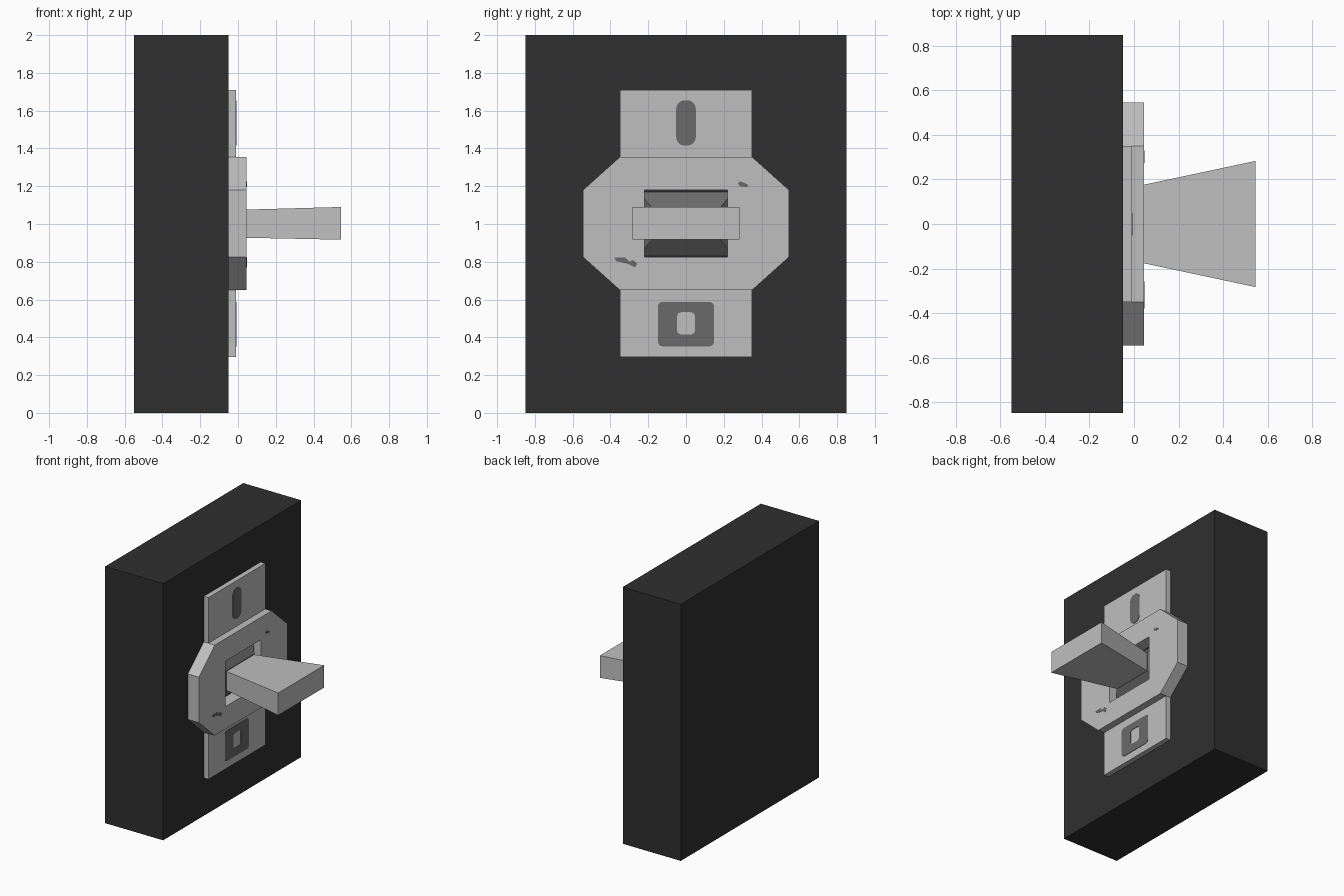
import bpy, bmesh, math

if "Cube" in bpy.data.objects:
    bpy.data.objects.remove(bpy.data.objects["Cube"])


def material(name, r, g, b):
    m = bpy.data.materials.new(name)
    m.diffuse_color = (r, g, b, 1)
    m.use_nodes = True
    m.node_tree.nodes["Principled BSDF"].inputs["Base Color"].default_value = m.diffuse_color
    return m


BLACK = material("wall_black", 0.029, 0.029, 0.029)
LIGHT = material("light_grey", 0.52, 0.52, 0.52)
DARK = material("dark_grey", 0.144, 0.144, 0.144)


def finish(bm, name, mat):
    bmesh.ops.recalc_face_normals(bm, faces=bm.faces)
    me = bpy.data.meshes.new(name)
    bm.to_mesh(me)
    bm.free()
    me.materials.append(mat)
    ob = bpy.data.objects.new(name, me)
    bpy.context.collection.objects.link(ob)
    return ob


def rect(hy, z0, z1):
    return [(-hy, z0), (hy, z0), (hy, z1), (-hy, z1)]


def round_rect(hy, z0, z1, r, n=5):
    pts = []
    corners = [(hy - r, z1 - r), (r - hy, z1 - r), (r - hy, z0 + r), (hy - r, z0 + r)]
    for i, (cy, cz) in enumerate(corners):
        for k in range(n + 1):
            a = math.pi / 2 * (i + k / n)
            pts.append((cy + r * math.cos(a), cz + r * math.sin(a)))
    return pts


def slab(name, loops, x0, x1, mat):
    """Extrude a y-z outline (plus optional hole outlines) from x0 to x1."""
    bm = bmesh.new()
    caps = ([], [])
    for loop in loops:
        rings = [[bm.verts.new((x, y, z)) for y, z in loop] for x in (x0, x1)]
        n = len(loop)
        for i in range(n):
            j = (i + 1) % n
            bm.faces.new((rings[0][i], rings[0][j], rings[1][j], rings[1][i]))
            for cap, ring in zip(caps, rings):
                cap.append(bm.edges.get((ring[i], ring[j])))
    for cap, nx in zip(caps, (-1, 1)):
        bmesh.ops.triangle_fill(bm, edges=cap, use_beauty=True, normal=(nx, 0, 0))
    return finish(bm, name, mat)


def taper(name, xa, rect_a, xb, rect_b, mat):
    """Four-sided tapered block between two rectangles."""
    bm = bmesh.new()
    a = [bm.verts.new((xa, y, z)) for y, z in rect_a]
    b = [bm.verts.new((xb, y, z)) for y, z in rect_b]
    bm.faces.new(a)
    bm.faces.new(b)
    for i in range(4):
        j = (i + 1) % 4
        bm.faces.new((a[i], a[j], b[j], b[i]))
    return finish(bm, name, mat)


# wall block and mounting tabs
slab("wall_block", [rect(0.85, 0, 2)], -0.55, -0.05, BLACK)
slab("upper_tab", [rect(0.35, 1.30, 1.71)], -0.05, -0.01, LIGHT)
slab("lower_tab", [rect(0.35, 0.295, 0.70)], -0.05, -0.01, LIGHT)

# eight-sided body with a window for the lever
body = [(-0.35, 0.65), (0.35, 0.65), (0.545, 0.825), (0.545, 1.18),
        (0.35, 1.355), (-0.35, 1.355), (-0.545, 1.18), (-0.545, 0.825)]
slab("switch_body", [body, rect(0.22, 0.826, 1.18)], -0.05, 0.045, LIGHT)

# sloping collar inside the window, and the flared lever
taper("lever_collar", -0.05, rect(0.25, 0.83, 1.17), 0.02, rect(0.175, 0.925, 1.08), DARK)
taper("lever", 0.0, rect(0.167, 0.928, 1.075), 0.545, rect(0.283, 0.917, 1.09), LIGHT)

# dark markings on the tabs
slab("upper_slot_mark", [round_rect(0.052, 1.415, 1.655, 0.045)], -0.011, -0.007, DARK)
slab("lower_frame_mark", [round_rect(0.148, 0.352, 0.588, 0.025),
                          round_rect(0.048, 0.415, 0.533, 0.025)], -0.011, -0.007, DARK)

# small worn chips on the body
slab("upper_chip", [[(0.275, 1.215), (0.285, 1.20), (0.32, 1.195), (0.33, 1.205),
                     (0.315, 1.215), (0.285, 1.226)]], 0.044, 0.047, DARK)
slab("lower_chip", [[(-0.38, 0.822), (-0.37, 0.803), (-0.31, 0.79), (-0.27, 0.77),
                     (-0.258, 0.79), (-0.28, 0.81), (-0.30, 0.80), (-0.32, 0.822)]],
     0.044, 0.047, DARK)
